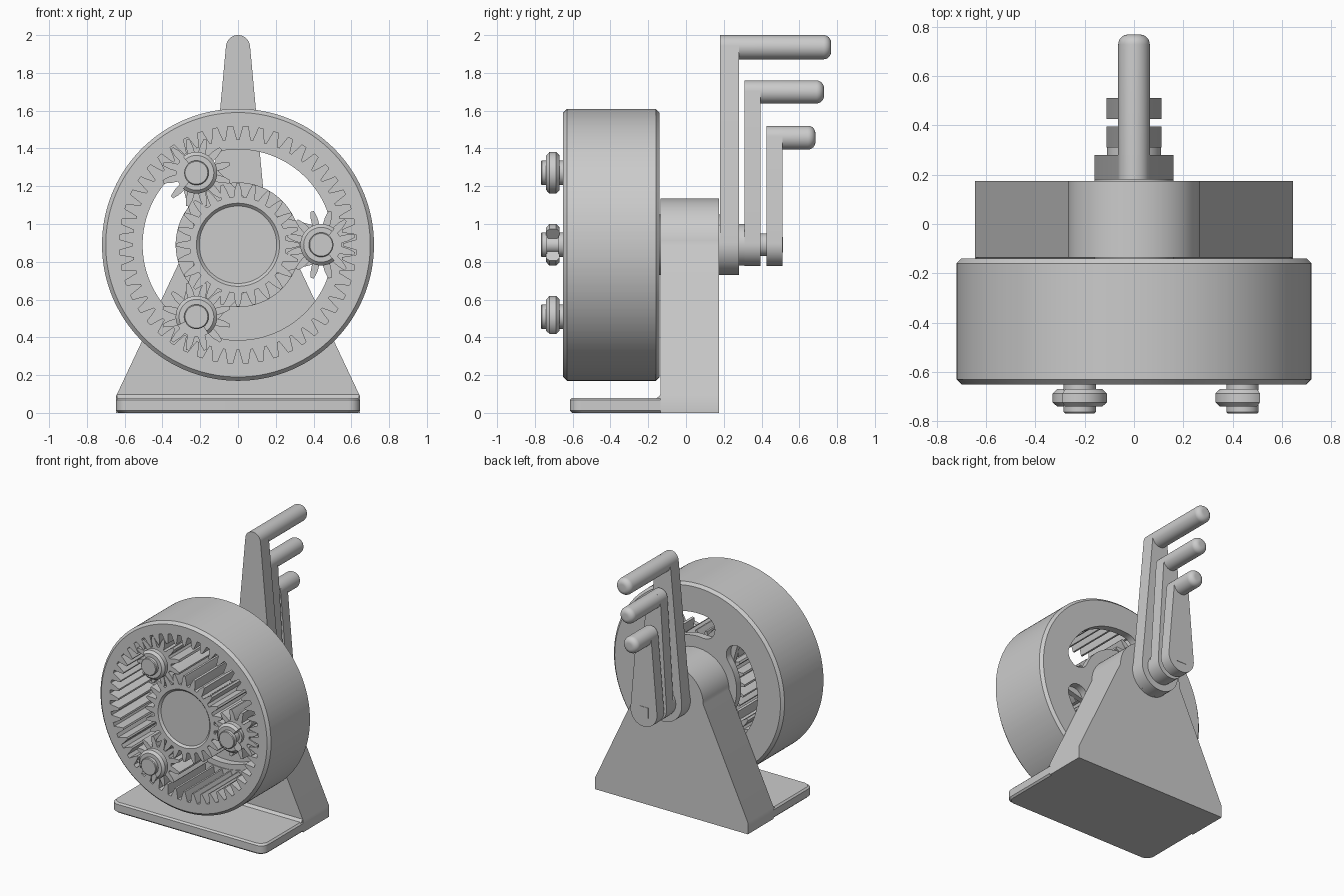
import bpy, bmesh
from math import sin, cos, pi, radians, asin
from mathutils import Vector

if "Cube" in bpy.data.objects:
    bpy.data.objects.remove(bpy.data.objects["Cube"])

CZ = 0.89  # height of the main axis


def finish(bm, name):
    bmesh.ops.recalc_face_normals(bm, faces=bm.faces[:])
    me = bpy.data.meshes.new(name)
    bm.to_mesh(me)
    bm.free()
    ob = bpy.data.objects.new(name, me)
    bpy.context.collection.objects.link(ob)
    return ob


def loft(name, loops, cx=0.0, cz=0.0, axis='y', closed=False):
    """Skin a list of (2D outline, depth) loops with equal point counts."""
    bm = bmesh.new()
    rings = []
    for pts, d in loops:
        rings.append([bm.verts.new((u + cx, d, v + cz) if axis == 'y' else (u, v, d))
                      for u, v in pts])
    pairs = list(zip(rings, rings[1:]))
    if closed:
        pairs.append((rings[-1], rings[0]))
    else:
        bm.faces.new(rings[0])
        bm.faces.new(rings[-1])
    for a, b in pairs:
        n = len(a)
        for i in range(n):
            j = (i + 1) % n
            bm.faces.new((a[i], a[j], b[j], b[i]))
    return finish(bm, name)


def arc(r, a0, a1, n, x=0.0, z=0.0):
    return [(x + r * cos(a0 + (a1 - a0) * i / n), z + r * sin(a0 + (a1 - a0) * i / n))
            for i in range(n + 1)]


def circle(r, n=64):
    return arc(r, 0, 2 * pi, n)[:-1]


def lathe(name, prof, cx=0.0, cz=CZ, n=64):
    return loft(name, [(circle(r, n), y) for r, y in prof], cx, cz)


FRAC = (-0.34, -0.23, -0.09, 0.09, 0.23, 0.34)


def gear(teeth, root, pitch, tip, phase=0.0):
    radii = (root, pitch, tip, tip, pitch, root)
    pts = []
    for t in range(teeth):
        for f, r in zip(FRAC, radii):
            a = (t + f + phase) * 2 * pi / teeth
            pts.append((r * cos(a), r * sin(a)))
    return pts


def to_radius(pts, r):
    return [tuple(Vector(p).normalized() * r) for p in pts]


def taper(r0, r1, d):
    """Outline round two circles, the second one d above the first."""
    a = asin((r0 - r1) / d)
    return arc(r1, a, pi - a, 20, 0, d) + arc(r0, pi - a, 2 * pi + a, 32)


def turn(pts, a):
    return [(u * cos(a) - v * sin(a), u * sin(a) + v * cos(a)) for u, v in pts]


# stand: sloping block with a rounded top
half = [(0.645, 0), (0.645, 0.09)]
top = [(0.268 * cos(pi * i / 32), CZ + 0.245 * sin(pi * i / 32)) for i in range(33)]
stand = half + top + [(-x, z) for x, z in reversed(half)]
loft("stand", [(stand, -0.135), (stand, 0.175)])


# base plate with rounded front corners, and the small fillet behind it
def plate(d):
    x, y0, r = 0.645 - d, -0.615 + d, 0.06
    return ([(x, 0.17), (-x, 0.17)] + arc(r, pi, 1.5 * pi, 8, -x + r, y0 + r)
            + arc(r, 1.5 * pi, 2 * pi, 8, x - r, y0 + r))


loft("base_plate", [(plate(0.012), 0), (plate(0), 0.012), (plate(0), 0.068),
                    (plate(0.012), 0.08)], axis='z')


def strip(y):
    return [(-0.64, y), (0.64, y), (0.64, -0.12), (-0.64, -0.12)]


loft("base_fillet", [(strip(-0.16), 0.075), (strip(-0.145), 0.085), (strip(-0.134), 0.1)],
     axis='z')

# ring gear housing
g = gear(48, 0.628, 0.59, 0.555)


def rc(r):
    return to_radius(g, r)


loft("ring_gear", [(g, -0.65), (rc(0.70), -0.65), (rc(0.72), -0.63), (rc(0.72), -0.16),
                   (rc(0.70), -0.14), (rc(0.545), -0.14), (rc(0.545), -0.20), (g, -0.20)],
     cz=CZ, closed=True)

# back wall of the housing with three kidney windows
bm = bmesh.new()
outlines = [circle(0.546, 128)]
ri, ro, h = 0.33, 0.505, radians(38)
rm, re = (ri + ro) / 2, (ro - ri) / 2
for k in range(3):
    m = radians(60 + 120 * k)
    p = arc(ro, -h, h, 32)
    p += arc(re, h, h + pi, 12, rm * cos(h), rm * sin(h))[1:-1]
    p += arc(ri, h, -h, 32)
    p += arc(re, pi - h, 2 * pi - h, 12, rm * cos(h), -rm * sin(h))[1:-1]
    outlines.append(turn(p, m))
edges = []
for o in outlines:
    vs = [bm.verts.new((x, -0.195, z + CZ)) for x, z in o]
    edges += [bm.edges.new((vs[i - 1], vs[i])) for i in range(len(vs))]
bmesh.ops.triangle_fill(bm, use_beauty=True, edges=edges, normal=(0, -1, 0))
ext = bmesh.ops.extrude_face_region(bm, geom=bm.faces[:], use_keep_orig=True)
bmesh.ops.translate(bm, vec=(0, 0.055, 0),
                    verts=[v for v in ext["geom"] if isinstance(v, bmesh.types.BMVert)])
finish(bm, "housing_back")

# sun gear with a shallow recess in its face
s = gear(24, 0.255, 0.292, 0.328)
loft("sun_gear", [(s, -0.24), (s, -0.65), (to_radius(s, 0.22), -0.65),
                  (to_radius(s, 0.205), -0.635)], cz=CZ)

# nested shafts
lathe("outer_shaft", [(0.16, -0.15), (0.16, 0.19)])
lathe("middle_shaft", [(0.11, -0.22), (0.11, 0.32)])
lathe("inner_shaft", [(0.06, -0.26), (0.06, 0.44)])

# planets, carrier arms, pins and retaining clips
for k, opening in enumerate((0, 180, 255)):
    a = radians(120 * k)
    px, pz = 0.44 * cos(a), CZ + 0.44 * sin(a)
    p = gear(12, 0.108, 0.147, 0.183, 0.5)
    loft(f"planet_gear_{k}", [(p, -0.65), (p, -0.24)], px, pz)
    arm = turn(taper(0.2, 0.09, 0.44), a - pi / 2)
    loft(f"carrier_arm_{k}", [(arm, -0.24 + 0.0005 * k), (arm, -0.2)], cz=CZ)
    lathe(f"planet_pin_{k}", [(0.06, -0.768), (0.065, -0.763), (0.065, -0.735),
                              (0.045, -0.735), (0.045, -0.675), (0.065, -0.675),
                              (0.065, -0.22)], px, pz, 40)
    sec = [(0.045, -0.025), (0.055, -0.035), (0.092, -0.035), (0.11, -0.018),
           (0.11, 0.018), (0.092, 0.035), (0.055, 0.035), (0.045, 0.025)]
    bm = bmesh.new()
    rows = []
    for i in range(41):
        t = radians(opening + 50 + 260 * i / 40)
        rows.append([bm.verts.new((px + r * cos(t), -0.705 + d, pz + r * sin(t)))
                     for r, d in sec])
    for q, w in zip(rows, rows[1:]):
        for i in range(8):
            bm.faces.new((q[i - 1], q[i], w[i], w[i - 1]))
    bm.faces.new(rows[0])
    bm.faces.new(rows[-1])
    finish(bm, f"pin_clip_{k}")

# three cranks: y start, y end, hub radius, grip radius, top z, grip end y
cranks = [("tall", 0.18, 0.28, 0.16, 0.064, 2.0, 0.768),
          ("middle", 0.31, 0.395, 0.112, 0.061, 1.76, 0.73),
          ("short", 0.425, 0.51, 0.112, 0.063, 1.52, 0.685)]
for name, y0, y1, rh, rg, zt, ye in cranks:
    t = taper(rh, rg, zt - rg - CZ)
    loft(f"{name}_crank_arm", [(t, y0), (t, y1)], cz=CZ)
    b = 0.04
    prof = [(rg, y0 + 0.01)] + [(rg - b + b * cos(i * pi / 16), ye - b + b * sin(i * pi / 16))
                                for i in range(9)]
    lathe(f"{name}_crank_grip", prof, 0, zt - rg, 40)

# square end of the inner shaft
sq = [(-0.04, -0.04), (0.04, -0.04), (0.04, 0.04), (-0.04, 0.04)]
loft("shaft_square_end", [(sq, 0.43), (sq, 0.513)], cz=CZ)

# smooth shading with sharp edges kept
bpy.ops.object.select_all(action='SELECT')
bpy.context.view_layer.objects.active = bpy.context.selected_objects[0]
bpy.ops.object.shade_smooth_by_angle(angle=radians(30))
